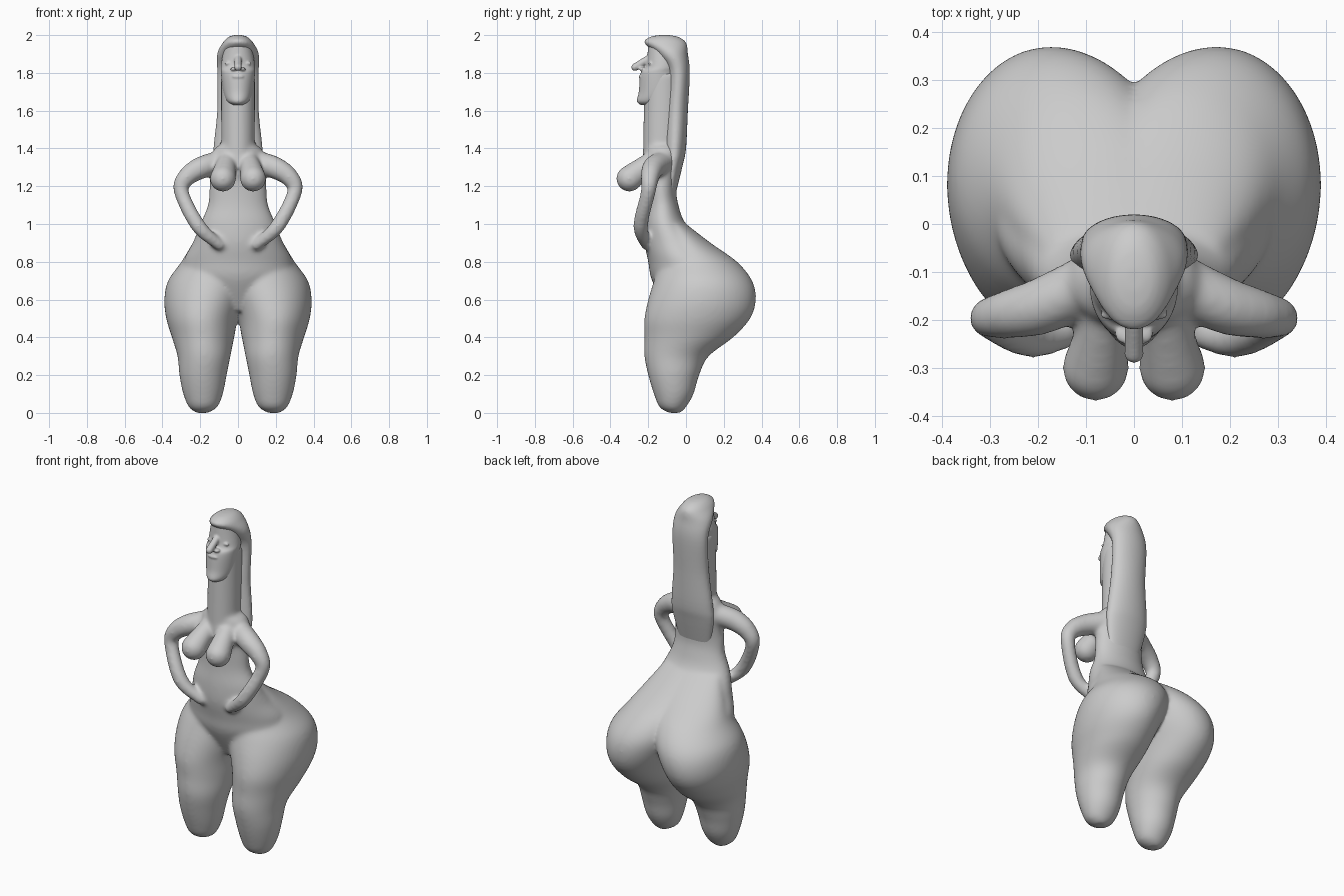
import bpy
import bmesh
import math
from mathutils import Matrix, Vector

default_cube = bpy.data.objects.get("Cube")
if default_cube:
    bpy.data.objects.remove(default_cube, do_unlink=True)

CLAY = (0.6, 0.6, 0.6, 1)
clay = bpy.data.materials.new("grey clay")
clay.use_nodes = True
clay.diffuse_color = CLAY
clay.node_tree.nodes["Principled BSDF"].inputs["Base Color"].default_value = CLAY


def spline(points, steps):
    """Smooth curve through points of any dimension."""
    padded = [points[0], *points, points[-1]]
    result = []
    for before, start, end, after in zip(padded, padded[1:], padded[2:], padded[3:]):
        for k in range(steps):
            t = k / steps
            sample = []
            for a, b, c, d in zip(before, start, end, after):
                tangent_in, tangent_out = (c - a) / 2, (d - b) / 2
                rise = c - b
                bend = 3 * rise - 2 * tangent_in - tangent_out
                twist = tangent_in + tangent_out - 2 * rise
                sample.append(b + t * (tangent_in + t * (bend + t * twist)))
            result.append(tuple(sample))
    result.append(tuple(points[-1]))
    return result


def loft(bm, rings, side=1, sides=48, steps=6):
    """Skin horizontal ellipses given as (z, x min, x max, y min, y max)."""
    loops = []
    for z, inner, outer, front, back in spline(rings, steps):
        centre = Vector((side * (inner + outer) / 2, (front + back) / 2, z))
        loop = []
        for i in range(sides):
            angle = math.tau * i / sides
            offset = Vector((math.cos(angle) * (outer - inner) / 2,
                             math.sin(angle) * (back - front) / 2, 0))
            loop.append(bm.verts.new(centre + offset))
        loops.append(loop)
    for low, high in zip(loops, loops[1:]):
        for i in range(sides):
            j = (i + 1) % sides
            bm.faces.new((low[i], low[j], high[j], high[i]))
    bm.faces.new(loops[0][::-1])
    bm.faces.new(loops[-1])


def centred(rings):
    """Turn (z, half width, y min, y max) into full ring bounds."""
    return [(z, -half, half, front, back) for z, half, front, back in rings]


def ellipsoid(bm, centre, radii):
    matrix = Matrix.Translation(centre) @ Matrix.Diagonal((*radii, 1))
    bmesh.ops.create_icosphere(bm, subdivisions=4, radius=1, matrix=matrix)


def limb(bm, path, side=1, steps=9):
    """Rounded limb along points given as (x, y, z, radius)."""
    for x, y, z, r in spline(path, steps):
        matrix = Matrix.Translation((side * x, y, z))
        bmesh.ops.create_icosphere(bm, subdivisions=3, radius=r, matrix=matrix)


def finish(name, bm, voxel, smoothing):
    """Fuse overlapping volumes into one softly blended surface."""
    bmesh.ops.recalc_face_normals(bm, faces=bm.faces)
    mesh = bpy.data.meshes.new(name)
    bm.to_mesh(mesh)
    bm.free()
    mesh.materials.append(clay)
    mesh.shade_smooth()
    obj = bpy.data.objects.new(name, mesh)
    bpy.context.collection.objects.link(obj)
    fuse = obj.modifiers.new("Fuse", "REMESH")
    fuse.mode = "VOXEL"
    fuse.voxel_size = voxel
    fuse.use_smooth_shade = True
    blend = obj.modifiers.new("Blend", "SMOOTH")
    blend.factor = 0.5
    blend.iterations = smoothing


# Torso, from the crotch to the base of the neck
body = bmesh.new()
loft(body, centred([
    (0.54, 0.06, -0.1, 0.1),
    (0.7, 0.28, -0.18, 0.24),
    (0.8, 0.29, -0.2, 0.22),
    (0.9, 0.24, -0.22, 0.11),
    (1, 0.2, -0.22, 0),
    (1.1, 0.16, -0.21, -0.04),
    (1.2, 0.15, -0.21, -0.05),
    (1.37, 0.14, -0.22, -0.02),
    (1.43, 0.08, -0.21, -0.03),
]))

# Neck
loft(body, centred([(1.3, 0.09, -0.23, -0.02), (1.8, 0.09, -0.22, -0.02)]))

# Each leg swells at the back into the thigh and buttock
LEG = [
    (0, 0.16, 0.22, -0.09, -0.03),
    (0.03, 0.11, 0.26, -0.14, 0),
    (0.1, 0.08, 0.29, -0.17, 0.04),
    (0.2, 0.06, 0.31, -0.2, 0.07),
    (0.3, 0.04, 0.32, -0.22, 0.12),
    (0.4, 0.02, 0.35, -0.22, 0.25),
    (0.5, 0, 0.38, -0.22, 0.34),
    (0.6, -0.04, 0.39, -0.2, 0.37),
    (0.7, -0.08, 0.37, -0.17, 0.35),
    (0.8, -0.1, 0.3, -0.14, 0.27),
    (0.9, -0.14, 0.24, -0.13, 0.13),
    (1, -0.14, 0.18, -0.13, 0),
]
ARM = [
    (0.09, -0.12, 1.33, 0.06),
    (0.19, -0.17, 1.3, 0.06),
    (0.27, -0.19, 1.25, 0.05),
    (0.3, -0.2, 1.17, 0.04),
    (0.21, -0.24, 0.99, 0.04),
    (0.1, -0.21, 0.89, 0.03),
]
BREAST = [(0.06, -0.19, 1.33, 0.05), (0.08, -0.3, 1.24, 0.07)]

# Paired limbs and breasts
for side in (1, -1):
    loft(body, LEG, side)
    limb(body, ARM, side)
    limb(body, BREAST, side)
finish("body", body, 0.01, 15)

# Face with a strong chin, pointed nose and faint closed eyes
face = bmesh.new()
loft(face, centred([
    (1.63, 0.03, -0.24, -0.14),
    (1.65, 0.06, -0.26, -0.08),
    (1.7, 0.08, -0.25, -0.04),
    (1.8, 0.09, -0.24, -0.04),
    (1.84, 0.09, -0.21, -0.04),
    (1.96, 0.07, -0.2, -0.04),
]))
limb(face, [(0, -0.19, 1.88, 0.02), (0, -0.27, 1.83, 0.02)])
ellipsoid(face, (0, -0.24, 1.78), (0.03, 0.01, 0.01))
for side in (1, -1):
    ellipsoid(face, (side * 0.02, -0.23, 1.82), (0.02, 0.02, 0.01))
    ellipsoid(face, (side * 0.05, -0.19, 1.85), (0.02, 0.01, 0.01))
finish("face", face, 0.005, 5)

# Long hair capping the head and merging into the back
hair = bmesh.new()
loft(hair, centred([
    (1.1, 0.09, -0.12, -0.07),
    (1.3, 0.13, -0.12, -0.02),
    (1.4, 0.13, -0.12, 0),
    (1.6, 0.11, -0.11, 0.01),
    (1.8, 0.11, -0.1, 0.02),
    (1.9, 0.11, -0.16, 0.01),
    (1.96, 0.08, -0.22, 0),
    (1.99, 0.05, -0.19, -0.04),
    (2, 0.02, -0.14, -0.09),
]))
finish("hair", hair, 0.007, 4)
